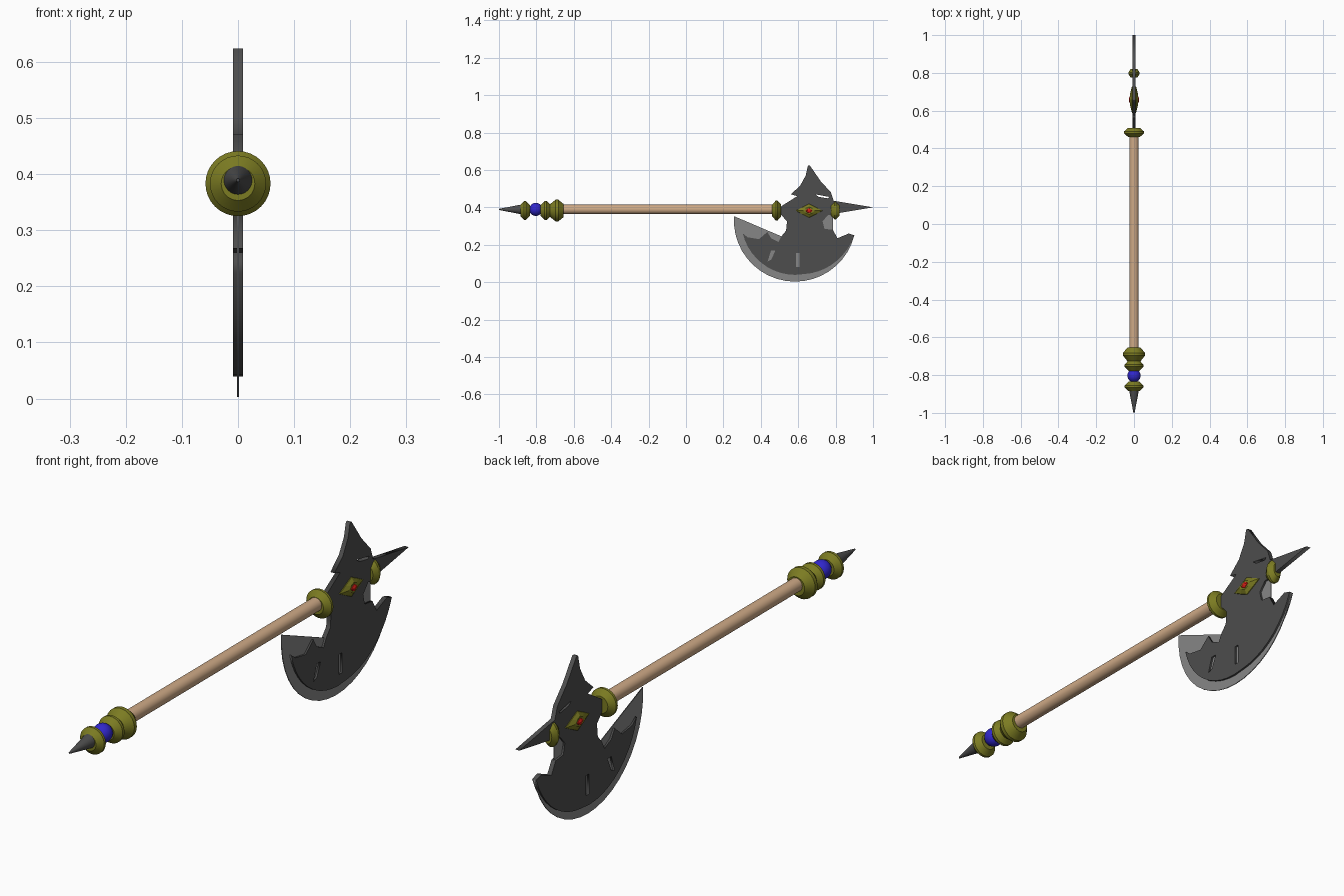
import bpy, bmesh
from math import sin, cos, pi, radians
from mathutils import Matrix, Vector

cube = bpy.data.objects.get("Cube")
if cube:
    bpy.data.objects.remove(cube, do_unlink=True)


def material(name, r, g, b):
    m = bpy.data.materials.new(name)
    m.use_nodes = True
    m.diffuse_color = (r, g, b, 1)
    m.node_tree.nodes["Principled BSDF"].inputs["Base Color"].default_value = (r, g, b, 1)
    return m


STEEL = material("dark steel", .075, .075, .075)
EDGE = material("honed edge grey", .24, .24, .24)
GOLD = material("olive gold", .2, .2, .016)
WOOD = material("pale wood", .62, .4, .24)
BLUE = material("blue orb", .03, .02, .6)
RED = material("red gem", .65, .012, .008)

AXIS_Z = .386   # height of the shaft axis


def finish(name, bm, mat, smooth=True):
    bmesh.ops.remove_doubles(bm, verts=bm.verts, dist=1e-5)
    bmesh.ops.recalc_face_normals(bm, faces=bm.faces)
    mesh = bpy.data.meshes.new(name)
    bm.to_mesh(mesh)
    bm.free()
    mesh.materials.append(mat)
    obj = bpy.data.objects.new(name, mesh)
    bpy.context.collection.objects.link(obj)
    if smooth:
        bpy.ops.object.select_all(action='DESELECT')
        obj.select_set(True)
        bpy.context.view_layer.objects.active = obj
        bpy.ops.object.shade_smooth_by_angle(angle=radians(30))
    return obj


def lathe(name, profile, mat, squash=1, z=AXIS_Z, sides=32):
    """Spin (y, radius) pairs round the shaft axis."""
    bm = bmesh.new()
    verts = [bm.verts.new((0, y, r)) for y, r in profile]
    edges = [bm.edges.new(pair) for pair in zip(verts, verts[1:])]
    bmesh.ops.spin(bm, geom=verts + edges, cent=(0, 0, 0), axis=(0, 1, 0),
                   angle=2 * pi, steps=sides)
    bmesh.ops.transform(bm, verts=bm.verts,
                        matrix=Matrix.Translation((0, 0, z)) @ Matrix.Diagonal((squash, 1, 1, 1)))
    return finish(name, bm, mat)


def collar(name, y, half, radius, squash=1):
    """Ring with a sharp, slightly flattened rim."""
    hub = radius * .6
    lathe(name, [(y - half, 0), (y - half, hub), (y - half * .2, radius),
                 (y + half * .2, radius), (y + half, hub), (y + half, 0)],
          GOLD, squash, z=.383)


def arc(start, end, r0, r1, steps):
    """Points on the sweep of the cutting edge."""
    pts = []
    for i in range(steps + 1):
        t = i / steps
        a, r = radians(start + (end - start) * t), r0 + (r1 - r0) * t
        pts.append((.583 + r * cos(a), .33 + r * sin(a)))
    return pts


def plate(name, loops, half, mat):
    """Flat (y, z) outline with holes, thickened along x."""
    curve = bpy.data.curves.new(name, 'CURVE')
    curve.dimensions, curve.fill_mode, curve.extrude = '2D', 'BOTH', half
    for loop in loops:
        s = curve.splines.new('POLY')
        s.points.add(len(loop) - 1)
        for p, (y, z) in zip(s.points, loop):
            p.co = (y, z, 0, 1)
        s.use_cyclic_u = True
    temp = bpy.data.objects.new(name + " outline", curve)
    bpy.context.collection.objects.link(temp)
    bpy.context.view_layer.update()
    bm = bmesh.new()
    bm.from_mesh(temp.to_mesh())
    temp.to_mesh_clear()
    bpy.data.objects.remove(temp, do_unlink=True)
    for v in bm.verts:
        v.co = Vector((v.co.z, v.co.x, v.co.y))
    return finish(name, bm, mat, smooth=False)


# Shaft, pommel spike and orb
lathe("handle", [(-.67, 0), (-.67, .025), (.48, .025), (.48, 0)], WOOD, z=.389)
lathe("pommel_spike", [(-1, 0), (-1, .003), (-.87, .028), (-.87, 0)], STEEL, z=.389)
lathe("pommel_orb", [(-.803 - .035 * cos(pi * i / 16), .035 * sin(pi * i / 16))
                     for i in range(17)], BLUE, z=.389)

# Collars
collar("grip_collar_large", -.69, .036, .058)
collar("grip_collar_small", -.75, .027, .05)
collar("pommel_collar", -.86, .025, .05)
collar("head_collar", .485, .024, .053)
collar("tip_collar", .798, .023, .047, squash=.62)

# Axe head: top horn, flat tip spike, bearded blade
top_horn = [(.56, .47), (.61, .515), (.64, .57), (.652, .624), (.662, .624), (.72, .54), (.775, .48)]
tip_spike = [(.79, .435), (.82, .43), (1, .4), (.82, .37), (.785, .36)]
front_notch = [(.76, .36), (.73, .325), (.74, .285), (.785, .28), (.81, .235), (.87, .26)]
beard_teeth = [(.33, .24), (.39, .23), (.435, .268), (.455, .235), (.495, .215)]
neck = [(.51, .245), (.535, .275), (.54, .325), (.5, .37), (.5, .4), (.595, .46)]
outline = (top_horn + tip_spike + front_notch + arc(346, 280, .327, .291, 9)
           + arc(270, 194, .291, .288, 10) + beard_teeth + neck)
slots = [[(.588, .155), (.606, .155), (.606, .08), (.588, .08)],
         [(.455, .17), (.478, .17), (.456, .12), (.436, .11)],
         [(.69, .47), (.765, .456), (.76, .448), (.71, .456)]]
plate("axe_head", [outline] + slots, .0085, STEEL)

# Thin honed edge running through the middle of the head
plate("cutting_edge", [arc(176, 346, .327, .327, 20) + front_notch[:2:-1]
                       + [(.785, .36), (.72, .36), (.6, .3), (.51, .245)]], .0015, EDGE)


def boss(name, side, x0, layers, mat, points):
    """Stacked star outlines (height, y size, z size, waist) closed by a point."""
    bm = bmesh.new()
    rings = []
    for h, sy, sz, waist in layers:
        ring = []
        for i in range(points):
            a, k = 2 * pi * i / points, waist if i % 2 else 1
            ring.append(bm.verts.new((side * (x0 + h), .658 + sy * k * cos(a), .382 + sz * k * sin(a))))
        rings.append(ring)
    for low, high in zip(rings, rings[1:]):
        for i in range(points):
            j = (i + 1) % points
            bm.faces.new((low[i], low[j], high[j], high[i]))
    bm.faces.new(rings[0])
    bm.faces.new(rings[-1])
    finish(name, bm, mat, smooth=False)


# Star mount and gem on both cheeks
for side, label in ((1, "left"), (-1, "right")):
    boss("star_mount_" + label, side, .006,
         [(0, .072, .038, .72), (.005, .07, .036, .72), (.015, .03, .02, .85)], GOLD, 8)
    boss("gem_" + label, side, .018,
         [(0, .021, .015, .8), (.005, .018, .013, .8), (.009, .007, .005, .8)], RED, 8)
